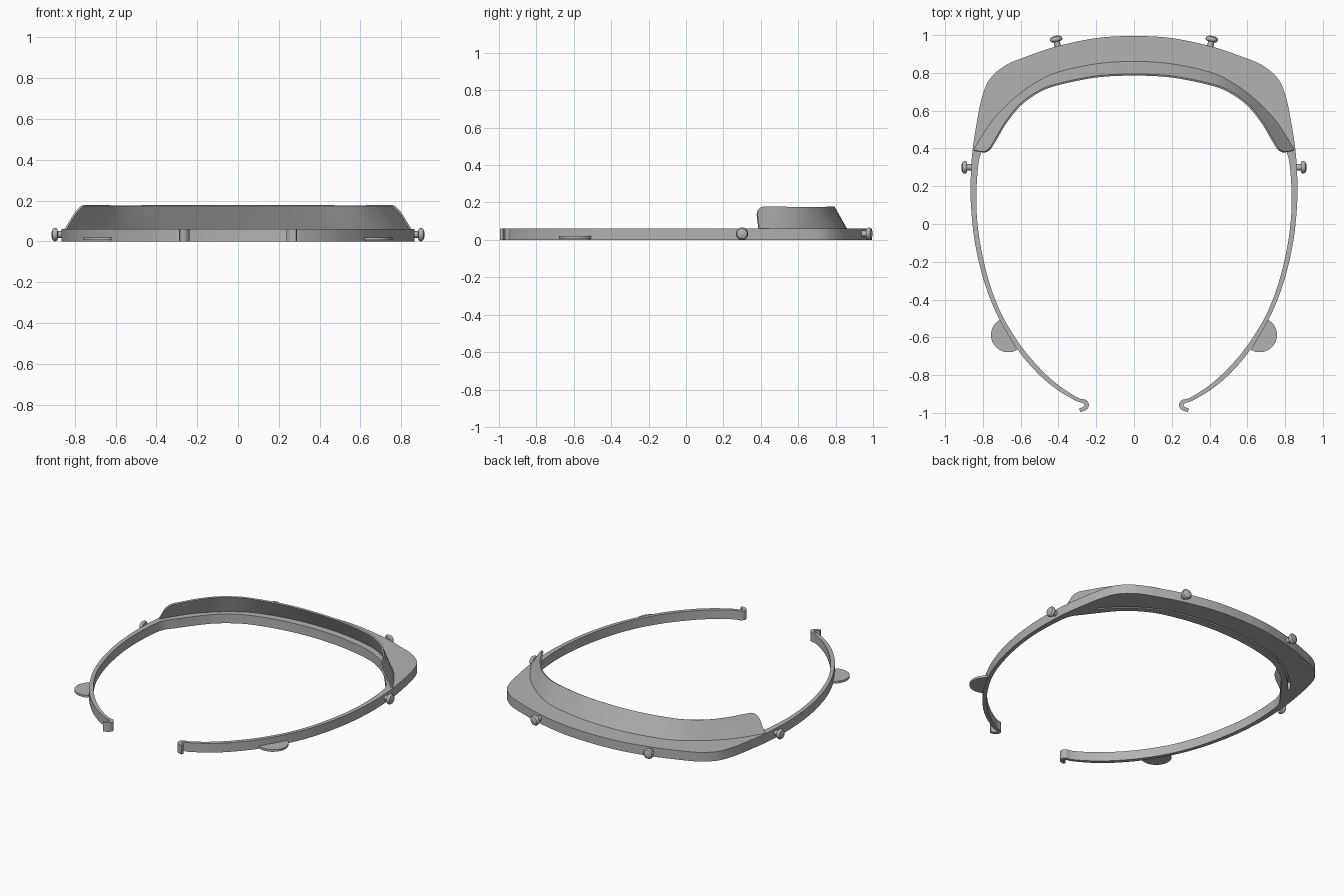
import bpy, bmesh, math
from mathutils import Vector

cube = bpy.data.objects.get("Cube")
if cube:
    bpy.data.objects.remove(cube)

grey = bpy.data.materials.new("plain_grey")
grey.use_nodes = True
grey.diffuse_color = (0.45, 0.45, 0.45, 1)
grey.node_tree.nodes["Principled BSDF"].inputs["Base Color"].default_value = grey.diffuse_color

BAND_H, SHIELD_H = 0.06, 0.175


def finish(name, bm):
    """Turn a bmesh into an object with the grey material."""
    bmesh.ops.recalc_face_normals(bm, faces=bm.faces)
    mesh = bpy.data.meshes.new(name)
    bm.to_mesh(mesh)
    bm.free()
    mesh.materials.append(grey)
    obj = bpy.data.objects.new(name, mesh)
    bpy.context.collection.objects.link(obj)
    return obj


def smooth(obj):
    bpy.ops.object.select_all(action="DESELECT")
    obj.select_set(True)
    bpy.context.view_layer.objects.active = obj
    bpy.ops.object.shade_smooth_by_angle(angle=math.radians(35))


def spline(half, steps=6):
    """Mirror half a path over x = 0 and round it with a Catmull-Rom curve."""
    pts = [Vector((-x, y)) for x, y in half[:0:-1]] + [Vector(p) for p in half]
    ext = [2 * pts[0] - pts[1]] + pts + [2 * pts[-1] - pts[-2]]
    out = []
    for a, b, c, d in zip(ext, ext[1:], ext[2:], ext[3:]):
        for i in range(steps):
            t = i / steps
            out.append(0.5 * (2 * b + (c - a) * t + (2 * a - 5 * b + 4 * c - d) * t * t
                              + (3 * b - a - 3 * c + d) * t ** 3))
    return out + [pts[-1]]


def sample(path, t):
    """Point at fraction t of the path length."""
    lengths = [(b - a).length for a, b in zip(path, path[1:])]
    rest = t * sum(lengths)
    for a, b, size in zip(path, path[1:], lengths):
        if rest <= size:
            return a.lerp(b, rest / size)
        rest -= size
    return path[-1]


def prism(name, outline, z0, z1):
    """Extrude a flat outline upwards."""
    bm = bmesh.new()
    face = bm.faces.new([bm.verts.new((p[0], p[1], z0)) for p in outline])
    new = bmesh.ops.extrude_face_region(bm, geom=[face])["geom"]
    bmesh.ops.translate(bm, vec=(0, 0, z1 - z0),
                        verts=[v for v in new if isinstance(v, bmesh.types.BMVert)])
    return finish(name, bm)


# Headband with wide brim and hooked ends
outer = spline([(0, .995), (.2, .984), (.41, .94), (.56, .89), (.68, .84), (.765, .765),
                (.805, .67), (.832, .54), (.856, .38), (.865, .22), (.862, .08),
                (.842, -.1), (.795, -.3), (.725, -.48), (.62, -.66), (.51, -.79),
                (.41, -.875), (.31, -.935), (.27, -.948), (.264, -.964), (.29, -.978)])
inner = spline([(0, .803), (.2, .79), (.4, .748), (.52, .695), (.62, .62), (.7, .525),
                (.76, .445), (.812, .37), (.83, .25), (.834, .08), (.815, -.1),
                (.769, -.3), (.7, -.48), (.599, -.645), (.49, -.773), (.395, -.857),
                (.3, -.918), (.252, -.933), (.238, -.96), (.254, -.985), (.285, -.995)])
headband = prism("headband", outer + inner[::-1], 0, BAND_H)

# Slot along the underside of the brim, below the upright shield
base = spline([(0, .858), (.2, .845), (.4, .802), (.5, .757), (.6, .69), (.7, .6),
               (.77, .515), (.848, .39)])
run = [p for p in base if abs(p.x) < .755]
sides = []
for i, p in enumerate(run):
    along = run[min(i + 1, len(run) - 1)] - run[max(i - 1, 0)]
    sides.append(Vector((along.y, -along.x)).normalized() * .006)
cutter = prism("slot_cutter", [p + s for p, s in zip(run, sides)]
               + [p - s for p, s in zip(run, sides)][::-1], -.02, .05)
cutter.hide_render = True
cut = headband.modifiers.new("slot", "BOOLEAN")
cut.object, cut.solver = cutter, "EXACT"
bpy.context.view_layer.objects.active = headband
bpy.ops.object.modifier_apply(modifier="slot")
bpy.data.objects.remove(cutter)
smooth(headband)

# Upright shield leaning inwards, with rounded upper corners
top = spline([(0, .79), (.2, .78), (.4, .74), (.5, .703), (.6, .633), (.68, .535),
              (.73, .45), (.775, .375)])
COLS, ROWS, ROUND = 72, 4, 0.045
bm = bmesh.new()
grid = []
length = sum((b - a).length for a, b in zip(base, base[1:]))
for i in range(COLS + 1):
    t = (1 - math.cos(math.pi * i / COLS)) / 2
    gap = max(0, ROUND - min(t, 1 - t) * length)
    peak = SHIELD_H - ROUND + math.sqrt(ROUND ** 2 - gap ** 2)
    low, high = sample(base, t), sample(top, t)
    column = []
    for j in range(ROWS + 1):
        z = .055 + (peak - .055) * j / ROWS
        p = low.lerp(high, (z - .055) / (SHIELD_H - .055))
        column.append(bm.verts.new((p.x, p.y, z)))
    grid.append(column)
for a, b in zip(grid, grid[1:]):
    for j in range(ROWS):
        bm.faces.new((a[j], b[j], b[j + 1], a[j + 1]))
shield = finish("upright_shield", bm)
thick = shield.modifiers.new("thickness", "SOLIDIFY")
thick.thickness, thick.offset = .01, 0
bpy.context.view_layer.objects.active = shield
bpy.ops.object.modifier_apply(modifier="thickness")
smooth(shield)


def peg(name, x, y, direction):
    """Lathed peg: a short neck with a rounded head."""
    profile = [(0, -.012), (.017, -.012), (.017, .02), (.028, .022), (.033, .03),
               (.033, .036), (.027, .045), (.014, .05), (0, .051)]
    bm = bmesh.new()
    verts = [bm.verts.new((r, 0, h)) for r, h in profile]
    edges = [bm.edges.new(pair) for pair in zip(verts, verts[1:])]
    bmesh.ops.spin(bm, geom=verts + edges, cent=(0, 0, 0), axis=(0, 0, 1),
                   angle=math.tau, steps=24)
    bmesh.ops.remove_doubles(bm, verts=bm.verts, dist=.0005)
    obj = finish(name, bm)
    obj.location = (x, y, .033)
    obj.rotation_euler = Vector(direction).to_track_quat("Z", "Y").to_euler()
    smooth(obj)


# Pegs and finger tabs on both sides
for side, s in (("left", 1), ("right", -1)):
    peg(f"{side}_side_peg", s * .863, .3, (s, 0, 0))
    peg(f"{side}_front_peg", s * .405, .946, (s * .22, 1, 0))
    arc = [math.radians(60 - 180 * i / 24) for i in range(25)]
    tab = prism(f"{side}_finger_tab",
                [(s * (.665 + .092 * math.cos(a)), -.587 + .092 * math.sin(a)) for a in arc],
                .006, .02)
    smooth(tab)
